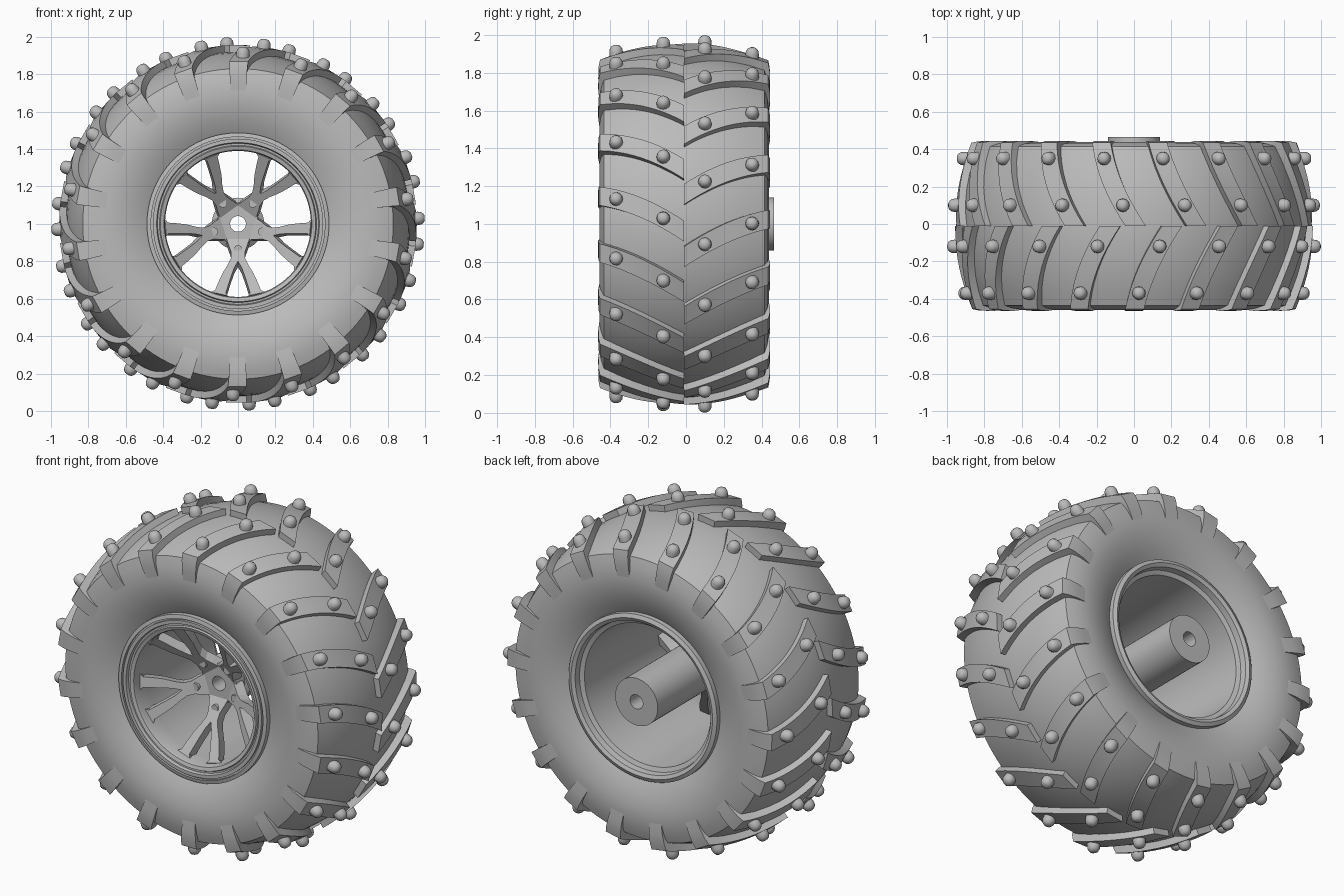
import bpy, bmesh
from math import cos, sin, pi, radians
from mathutils import Matrix, Vector

if "Cube" in bpy.data.objects:
    bpy.data.objects.remove(bpy.data.objects["Cube"])

grey = bpy.data.materials.new("plain grey")
grey.use_nodes = True
COLOUR = (0.5, 0.5, 0.5, 1)
grey.diffuse_color = COLOUR
grey.node_tree.nodes["Principled BSDF"].inputs["Base Color"].default_value = COLOUR

MID = -0.01      # y of the tyre's centre plane
LUGS = 18        # tread lugs on each side
SPOKES = 5
smooth = []


def polar(r, angle, y):
    return Vector((r * cos(angle), y, 1 + r * sin(angle)))


def finish(bm, name, rounded=True):
    bmesh.ops.remove_doubles(bm, verts=bm.verts, dist=0.0001)
    bmesh.ops.recalc_face_normals(bm, faces=bm.faces)
    mesh = bpy.data.meshes.new(name)
    bm.to_mesh(mesh)
    bm.free()
    mesh.materials.append(grey)
    ob = bpy.data.objects.new(name, mesh)
    bpy.context.collection.objects.link(ob)
    if rounded:
        smooth.append(ob)
    return ob


def skin(bm, rings, cyclic):
    """Join rings of points with quads."""
    rows = [[bm.verts.new(p) for p in ring] for ring in rings]
    n = len(rows[0])
    for i in range(len(rows) if cyclic else len(rows) - 1):
        a, b = rows[i], rows[(i + 1) % len(rows)]
        for j in range(n):
            k = (j + 1) % n
            bm.faces.new((a[j], a[k], b[k], b[j]))
    return rows


def lathe(name, profile, segments=108):
    """Spin a closed (radius, y) profile about the axle."""
    bm = bmesh.new()
    skin(bm, [[polar(r, 2 * pi * i / segments, y) for r, y in profile]
              for i in range(segments)], True)
    return finish(bm, name)


# Tyre carcass: half section mirrored across the centre plane
half = [(0.83, 0.425), (0.78, 0.44), (0.71, 0.449), (0.64, 0.444),
        (0.55, 0.42), (0.485, 0.385)]
crown = [(0.92 - 0.49 * u * u, u) for u in (0.06, 0.13, 0.2, 0.27, 0.35)]
right = crown + half
lathe("tyre", [(r, MID - u) for r, u in reversed(right)] +
      [(0.92, MID)] + [(r, MID + u) for r, u in right])


# Chevron lugs, wrapping over the shoulder and fading into the sidewall
def sweep(u):
    return -2.3 + 40 * u - 29 * u * u


def lug_top(u):
    return 0.957 - 0.44 * u * u


tread = [(lug_top(u), u, lug_top(u) - 0.09, u * 0.95)
         for u in [0.445 * i / 10 for i in range(11)]]
side = [(0.83, 0.453, 0.77, 0.40), (0.77, 0.4545, 0.73, 0.40), (0.69, 0.446, 0.69, 0.40)]

for name, sign, phase in (("front", -1, 0), ("back", 1, -8.2)):
    bm = bmesh.new()
    studs = bmesh.new()
    for i in range(LUGS):
        base = phase + 360 / LUGS * i
        rings = []
        for rt, ut, rb, ub in tread + side:
            mid = base + sweep(ut)
            lo, hi = radians(mid - 3.3), radians(mid + 3.3)
            yt, yb = MID + sign * ut, MID + sign * ub
            rings.append([polar(rb, lo, yb), polar(rt, lo, yt),
                          polar(rt, hi, yt), polar(rb, hi, yb)])
        rows = skin(bm, rings, False)
        bm.faces.new(rows[0])
        bm.faces.new(rows[-1])

        # Two domed studs on each lug
        for u in (0.11, 0.36):
            angle = radians(base + sweep(u))
            out = polar(1, angle, 0) - polar(0, angle, 0)
            turn = out.to_track_quat("Z", "Y").to_matrix().to_4x4()
            foot = polar(lug_top(u) - 0.015, angle, MID + sign * u)
            section = [(0.034, -0.01), (0.036, 0.025), (0.033, 0.043),
                       (0.024, 0.056), (0.012, 0.062)]
            rings = [[Matrix.Translation(foot) @ turn @ Vector(
                (r * cos(pi * k / 6), r * sin(pi * k / 6), h))
                for k in range(12)] for r, h in section]
            rows = skin(studs, rings, False)
            studs.faces.new(rows[-1])
            studs.faces.new(rows[0])
    finish(bm, name + "_lugs")
    finish(studs, name + "_studs")

# Rim with stepped front lip, tapered barrel and back lip
lathe("rim", [
    (0.487, -0.37), (0.487, -0.425), (0.465, -0.43), (0.465, -0.415),
    (0.455, -0.415), (0.455, -0.43), (0.435, -0.43), (0.43, -0.412),
    (0.42, -0.412), (0.415, -0.422), (0.395, -0.415), (0.39, -0.40),
    (0.392, -0.30), (0.415, 0.36), (0.44, 0.37), (0.445, 0.405),
    (0.465, 0.415), (0.487, 0.405), (0.487, 0.35), (0.44, 0.30), (0.43, -0.33)])

# Hub tube with a through bore
lathe("hub", [(0.042, -0.18), (0.11, -0.18), (0.115, -0.175), (0.115, -0.10),
              (0.14, -0.08), (0.14, 0.465), (0.042, 0.465)], 48)

# Forked spokes: outer and inner edge pairs (radial, lateral), dished to the hub
outer = [(0.09, 0.062), (0.13, 0.05), (0.165, 0.037), (0.20, 0.038), (0.235, 0.055),
         (0.28, 0.083), (0.33, 0.106), (0.37, 0.122), (0.38, 0.145)]
inner = [(0.09, 0), (0.13, 0), (0.165, 0), (0.215, 0), (0.25, 0.020),
         (0.30, 0.038), (0.35, 0.054), (0.385, 0.065), (0.40, 0.055)]


def dished(radial, lateral, angle):
    y = -0.15 - 0.2 * (radial - 0.09) / 0.31
    p = Vector((cos(angle), 0, sin(angle))) * radial
    p += Vector((-sin(angle), 0, cos(angle))) * lateral
    return p + Vector((0, y, 1))


bm = bmesh.new()
bolts = bmesh.new()
for i in range(SPOKES):
    angle = radians(-90 + 360 / SPOKES * i)
    for flip in (-1, 1):
        pairs = [(bm.verts.new(dished(a, flip * b, angle)),
                  bm.verts.new(dished(c, flip * d, angle)))
                 for (a, b), (c, d) in zip(outer, inner)]
        for (a, b), (c, d) in zip(pairs, pairs[1:]):
            bm.faces.new((a, b, d, c))
    bmesh.ops.create_cone(
        bolts, cap_ends=True, segments=16, radius1=0.022, radius2=0.022, depth=0.09,
        matrix=Matrix.Translation(polar(0.135, angle, -0.175)) @ Matrix.Rotation(pi / 2, 4, "X"))
spokes = finish(bm, "spokes", False)
thick = spokes.modifiers.new("thickness", "SOLIDIFY")
thick.thickness = 0.06
thick.offset = 0
finish(bolts, "hub_bolts")

# Smooth shading with crisp edges
bpy.ops.object.select_all(action="DESELECT")
for ob in smooth:
    ob.select_set(True)
bpy.context.view_layer.objects.active = smooth[0]
bpy.ops.object.shade_smooth_by_angle(angle=radians(30))
